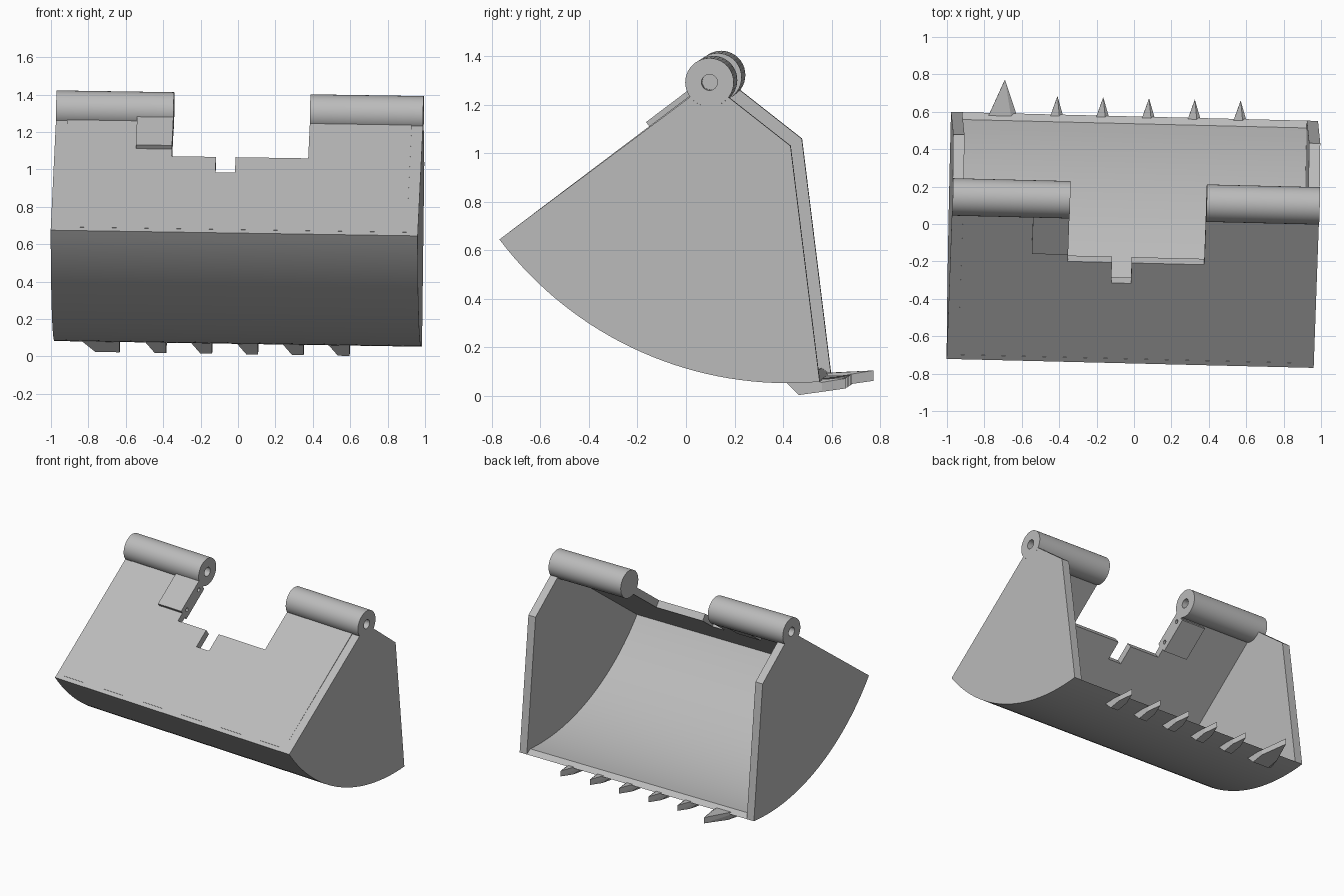
import bpy, bmesh, math
from mathutils import Vector, Matrix

old = bpy.data.objects.get("Cube")
if old:
    bpy.data.objects.remove(old, do_unlink=True)

steel = bpy.data.materials.new("plain grey steel")
steel.use_nodes = True
GREY = (0.5, 0.5, 0.5, 1)
steel.diffuse_color = GREY
steel.node_tree.nodes["Principled BSDF"].inputs["Base Color"].default_value = GREY

# Whole bucket sits slightly askew
TILT = Matrix.Rotation(-0.0245, 4, 'Z') @ Matrix.Rotation(0.0155, 4, 'Y')
LEFT, RIGHT, WALL = 0.969, -0.994, 0.06
CUT_L, CUT_R = 0.364, -0.366            # cutout between the hinge tubes
ARC_C, ARC_R = Vector((0.444, 1.557)), 1.49
PIN, PIN_R = Vector((0.121, 1.307)), 0.1
TIP = Vector((-0.745, 0.66))
slope = (ARC_C - TIP).normalized()       # direction up the front panel
normal = Vector((-slope.y, slope.x))     # outward from the front panel


def along_x(p, d):
    return Vector((d, p[0], p[1]))


def on_panel(p, d):
    q = TIP + slope * p[1] + normal * d
    return Vector((p[0], q.x, q.y))


def finish(name, bm, smooth=False):
    bmesh.ops.recalc_face_normals(bm, faces=bm.faces)
    bm.transform(TILT)
    mesh = bpy.data.meshes.new(name)
    bm.to_mesh(mesh)
    bm.free()
    mesh.materials.append(steel)
    obj = bpy.data.objects.new(name, mesh)
    bpy.context.collection.objects.link(obj)
    if smooth:
        bpy.ops.object.select_all(action='DESELECT')
        obj.select_set(True)
        bpy.context.view_layer.objects.active = obj
        bpy.ops.object.shade_smooth_by_angle(angle=math.radians(30))
    return obj


def prism(name, pts, place, d0, d1, smooth=False):
    bm = bmesh.new()
    a = [bm.verts.new(place(p, d0)) for p in pts]
    b = [bm.verts.new(place(p, d1)) for p in pts]
    bm.faces.new(a)
    bm.faces.new(b[::-1])
    n = len(pts)
    for i in range(n):
        j = (i + 1) % n
        bm.faces.new((a[i], b[i], b[j], a[j]))
    return finish(name, bm, smooth)


def arc(c, r, a0, a1, n):
    return [c + Vector((math.cos(a0 + (a1 - a0) * i / n),
                        math.sin(a0 + (a1 - a0) * i / n))) * r for i in range(n + 1)]


def circle(c, r, n=40):
    return arc(c, r, 0, math.tau, n)[:-1]


def drill(obj, centre, r, x0, x1):
    cutter = prism("hole_cutter", circle(centre, r, 24), along_x, x0, x1)
    cutter.hide_render = True
    cutter.hide_viewport = True
    mod = obj.modifiers.new("hole", 'BOOLEAN')
    mod.object = cutter
    mod.solver = 'EXACT'


# Side walls: curved belly, straight mouth edge, hollow seat for the tube
DOWN = -math.pi / 2
A0 = math.atan2(TIP.y - ARC_C.y, TIP.x - ARC_C.x)
A1 = DOWN + 0.088
belly = arc(ARC_C, ARC_R, A0, A1, 32)
seat = arc(PIN, PIN_R, math.radians(-38), math.radians(-143), 10)
wall = belly + [Vector((0.455, 1.045))] + seat
prism("left_wall", wall, along_x, LEFT - WALL, LEFT, True)
prism("right_wall", wall, along_x, RIGHT, RIGHT + WALL, True)

# Curved belly plate with a bevelled lip
inner = arc(ARC_C, ARC_R - 0.03, A1 - 0.025, A0, 32)
prism("belly_plate", belly + inner, along_x, RIGHT + WALL, LEFT - WALL, True)

# Front panel with the stepped cutout
S_TOP, S_CUT, S_NOTCH = 1.085, 0.672, 0.535
N_R, N_L = -0.129, -0.024
outline = [(RIGHT + WALL, 0.03), (LEFT - WALL, 0.03), (LEFT - WALL, S_TOP),
           (CUT_L, S_TOP), (CUT_L, S_CUT), (N_L, S_CUT), (N_L, S_NOTCH),
           (N_R, S_NOTCH), (N_R, S_CUT), (CUT_R, S_CUT), (CUT_R, S_TOP),
           (RIGHT + WALL, S_TOP)]
panel = prism("front_panel", outline, on_panel, -0.052, 0)

# Reinforcing plates on both faces beside the cutout
pad = [(-0.56, 0.735), (CUT_R, 0.735), (CUT_R, 0.985), (-0.56, 0.985)]
prism("outer_pad", pad, on_panel, 0, 0.025)
prism("inner_pad", pad, on_panel, -0.077, -0.052)
for s in (0.78, 0.945):
    drill(panel, TIP + slope * s - normal * 0.026, 0.014, CUT_R - 0.08, CUT_R + 0.05)

# Hinge tubes
left_tube = prism("left_hinge_tube", circle(PIN, PIN_R), along_x, CUT_L, LEFT, True)
right_tube = prism("right_hinge_tube", circle(PIN, PIN_R), along_x, RIGHT, CUT_R, True)
drill(left_tube, PIN, 0.033, LEFT - 0.15, LEFT + 0.05)
drill(right_tube, PIN, 0.033, RIGHT - 0.05, CUT_R + 0.05)
drill(panel, PIN, 0.033, RIGHT - 0.05, CUT_R + 0.05)
drill(panel, PIN, 0.033, LEFT - 0.15, LEFT + 0.05)


# Teeth: wedge body under the lip, tapering to a point
def tooth(name, x, width, tip_y, flare):
    h = width / 2

    def top(y):
        return 0.062 + 0.16 * (y - 0.56)

    def low(y):
        return 0.012 + 0.14 * (y - 0.48)

    pts = [(x - h - flare, 0.415, 0.075), (x + h, 0.415, 0.075)]
    for side in (-h, h):
        pts += [(x + side, 0.48, low(0.48)), (x + side, 0.575, low(0.575)),
                (x + side, 0.575, top(0.575))]
    pts += [(x, tip_y, low(tip_y)), (x, tip_y, top(tip_y))]
    bm = bmesh.new()
    for p in pts:
        bm.verts.new(p)
    bmesh.ops.convex_hull(bm, input=bm.verts)
    finish(name, bm)


tooth("corner_tooth", -0.71, 0.13, 0.755, 0.08)
for i in range(5):
    tooth(f"small_tooth_{i + 1}", -0.427 + 0.245 * i, 0.062, 0.673, 0.055)
